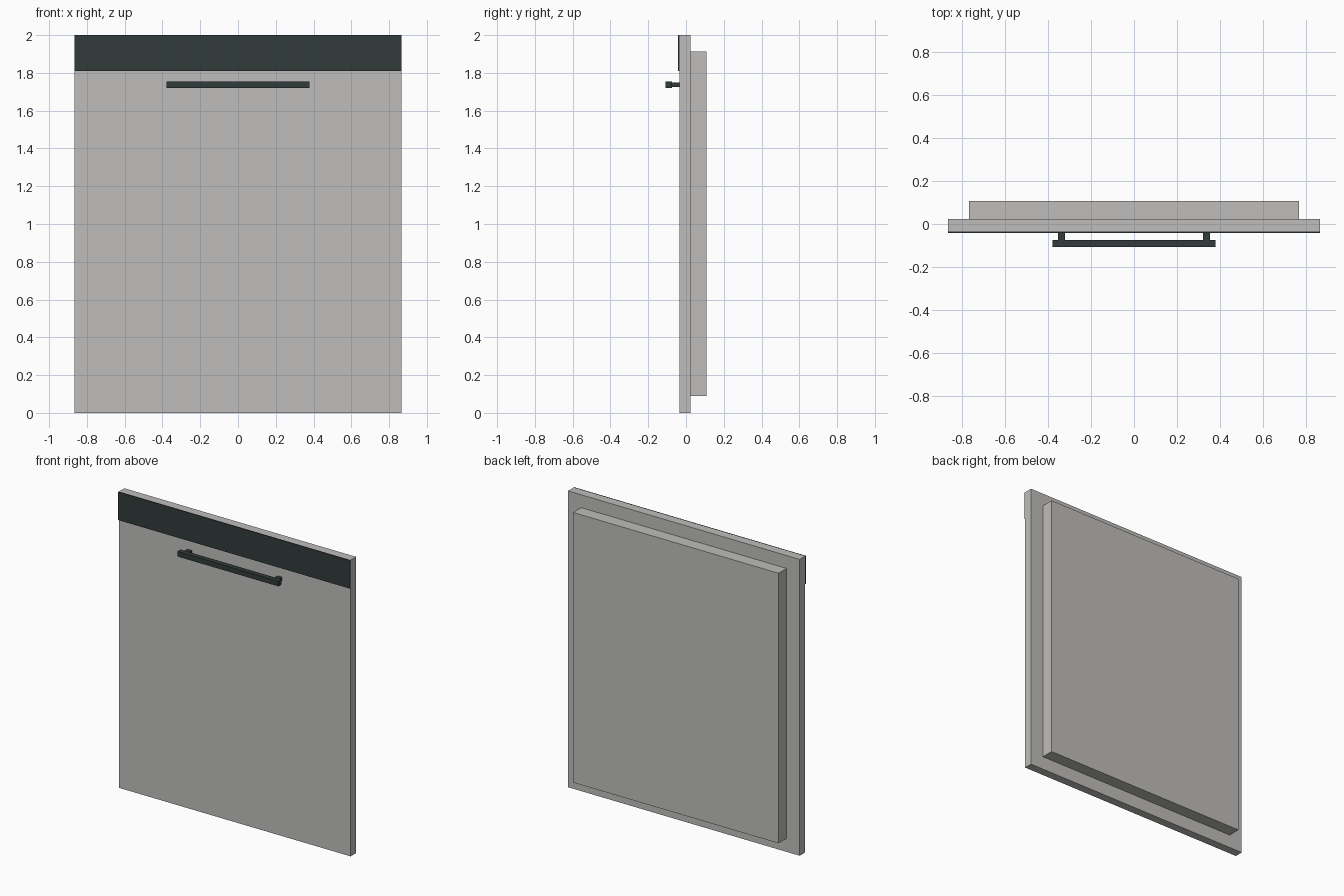
import bpy

if "Cube" in bpy.data.objects:
    bpy.data.objects.remove(bpy.data.objects["Cube"], do_unlink=True)


def material(name, color):
    m = bpy.data.materials.new(name)
    m.use_nodes = True
    m.diffuse_color = color
    m.node_tree.nodes["Principled BSDF"].inputs["Base Color"].default_value = color
    return m


def box(name, low, high, mat):
    """Axis-aligned box between two corners."""
    bpy.ops.mesh.primitive_cube_add(size=1)
    ob = bpy.context.object
    ob.name = name
    ob.location = [(a + b) / 2 for a, b in zip(low, high)]
    ob.scale = [b - a for a, b in zip(low, high)]
    bpy.ops.object.transform_apply(location=True, rotation=False, scale=True)
    ob.data.materials.append(mat)
    return ob


steel = material("light grey steel", (0.52, 0.515, 0.50, 1))
dark = material("dark slate", (0.032, 0.043, 0.043, 1))

HALF = 0.865
FRONT, BACK = -0.034, 0.023

# Door slab and the raised inner panel behind it
box("door_panel", (-HALF, FRONT, 0), (HALF, BACK, 2), steel)
box("inner_panel", (-0.767, BACK, 0.09), (0.767, 0.108, 1.913), steel)

# Control strip across the top of the front
box("control_strip", (-HALF, -0.042, 1.81), (HALF, FRONT, 2), dark)

# Bar handle on two posts
box("handle_bar", (-0.378, -0.108, 1.72), (0.378, -0.074, 1.754), dark)
for side, x in (("right", -0.337), ("left", 0.337)):
    box("handle_post_" + side, (x - 0.017, -0.08, 1.726), (x + 0.017, FRONT, 1.748), dark)
